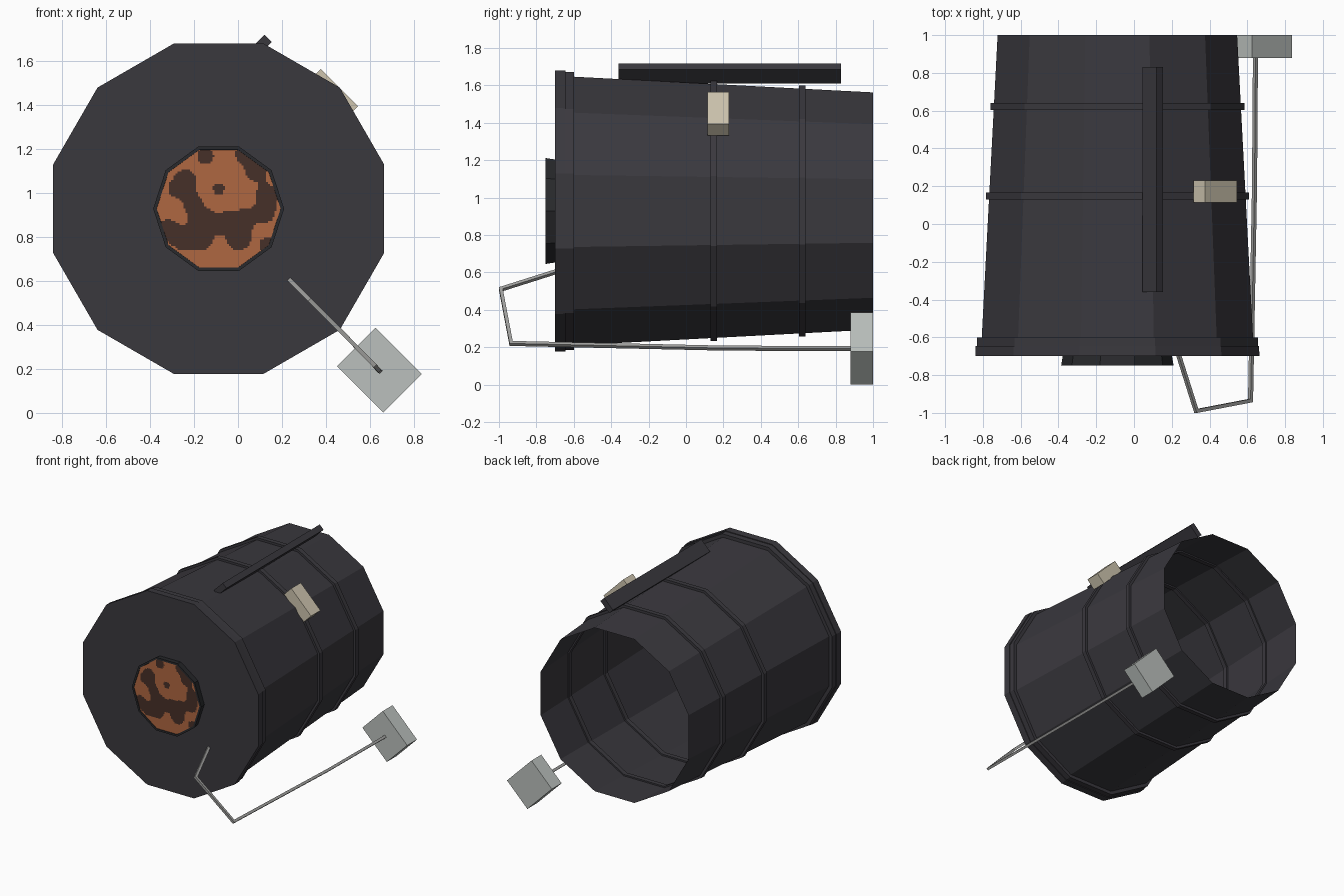
import bpy, bmesh, math
from mathutils import Vector, Matrix

if "Cube" in bpy.data.objects:
    bpy.data.objects.remove(bpy.data.objects["Cube"])

CX, CZ = -0.088, 0.928  # barrel axis, runs along y


def material(name, rgb):
    m = bpy.data.materials.new(name)
    m.diffuse_color = (*rgb, 1)
    m.use_nodes = True
    m.node_tree.nodes["Principled BSDF"].inputs["Base Color"].default_value = m.diffuse_color
    return m


IRON = material("dark iron", (0.042, 0.040, 0.048))
RIM = material("black rim", (0.022, 0.023, 0.026))
ORANGE = material("ember orange", (0.43, 0.135, 0.052))
BROWN = material("char brown", (0.062, 0.029, 0.021))
GRAY = material("light gray", (0.50, 0.53, 0.51))
STEEL = material("rod steel", (0.36, 0.36, 0.35))
BEIGE = material("beige", (0.62, 0.56, 0.43))


def finish(name, bm, *mats):
    me = bpy.data.meshes.new(name)
    bm.to_mesh(me)
    bm.free()
    ob = bpy.data.objects.new(name, me)
    bpy.context.collection.objects.link(ob)
    for m in mats:
        me.materials.append(m)
    return ob


def lathe(name, profile, n, phase, mat, cap=False, closed=False):
    """Revolve (y, circumradius) pairs about the barrel axis."""
    bm = bmesh.new()
    rings = []
    for y, r in profile:
        angles = [math.tau * (i + phase) / n for i in range(n)]
        rings.append([bm.verts.new((CX + r * math.cos(a), y, CZ + r * math.sin(a)))
                      for a in angles])
    pairs = list(zip(rings, rings[1:]))
    if closed:
        pairs.append((rings[-1], rings[0]))
    for a, b in pairs:
        for i in range(n):
            j = (i + 1) % n
            bm.faces.new((a[i], a[j], b[j], b[i]))
    if cap:
        bm.faces.new(rings[0])
    bmesh.ops.recalc_face_normals(bm, faces=bm.faces)
    return finish(name, bm, mat)


def tilted_box(name, center, size, mat):
    """Box turned 45 degrees about y; size x runs down and to the right."""
    bm = bmesh.new()
    m = (Matrix.Translation(center) @ Matrix.Rotation(math.radians(45), 4, 'Y')
         @ Matrix.Diagonal((*size, 1)))
    bmesh.ops.create_cube(bm, size=1, matrix=m)
    return finish(name, bm, mat)


# Barrel: closed stepped front flange, tapered wall, open back
K = 1 / math.cos(math.pi / 12)
lathe("barrel", [(y, r * K) for y, r in
                 [(-0.70, 0.752), (-0.645, 0.750), (-0.645, 0.744), (-0.60, 0.744),
                  (-0.60, 0.718), (1.0, 0.634)]], 12, 0.5, IRON, cap=True)

# Two hoops around the barrel
for name, y, r in [("front_hoop", 0.148, 0.696), ("back_hoop", 0.622, 0.672)]:
    lathe(name, [(y - 0.018, (r - 0.03) * K), (y - 0.018, r * K),
                 (y + 0.018, r * K), (y + 0.018, (r - 0.03) * K)],
          12, 0.5, IRON, closed=True)

# Ten-sided mouth ring
lathe("mouth_ring", [(-0.69, 0.288), (-0.75, 0.2975), (-0.75, 0.282), (-0.69, 0.275)],
      10, 0, RIM, closed=True)

# Mottled ember plate: fine grid trimmed to a decagon, char by blob distance
bm = bmesh.new()
bmesh.ops.create_grid(bm, x_segments=64, y_segments=64, size=0.3,
                      matrix=Matrix.Translation((CX, -0.746, CZ))
                      @ Matrix.Rotation(math.pi / 2, 4, 'X'))
for i in range(10):
    a = math.tau * (i + 0.5) / 10
    d = Vector((math.cos(a), 0, math.sin(a)))
    bmesh.ops.bisect_plane(bm, geom=bm.verts[:] + bm.edges[:] + bm.faces[:],
                           plane_co=Vector((CX, -0.746, CZ)) + d * 0.27,
                           plane_no=d, clear_outer=True)
CHAR = [(-0.15, 0.13, 0.055), (-0.19, 0.09, 0.04), (-0.06, 0.24, 0.045),
        (0.11, 0.25, 0.04), (0.17, 0.18, 0.06), (0.22, 0.06, 0.055),
        (0.21, -0.02, 0.05), (0.11, -0.05, 0.055), (0.03, -0.06, 0.045),
        (-0.07, -0.06, 0.07), (-0.09, -0.14, 0.06), (-0.23, -0.10, 0.06),
        (0.09, -0.14, 0.06), (-0.12, 0.03, 0.045), (0.23, -0.17, 0.05),
        (0.0, 0.09, 0.03), (-0.17, -0.15, 0.035)]
for f in bm.faces:
    c = f.calc_center_median()
    x, z = c.x - CX, c.z - CZ
    field = sum(math.exp(-((x - u) ** 2 + (z - v) ** 2) / (r * r)) for u, v, r in CHAR)
    f.material_index = 1 if field > 0.5 else 0
finish("ember_plate", bm, ORANGE, BROWN)

# Rail on top, small box on the shoulder, foot block at the lower right
tilted_box("top_rail", (0.099, 0.235, 1.664), (0.046, 1.19, 0.106), IRON)
tilted_box("shoulder_box", (0.43, 0.173, 1.4475), (0.24, 0.116, 0.088), BEIGE)
tilted_box("foot_block", (0.643, 0.94, 0.194), (0.247, 0.12, 0.297), GRAY)

# Turn foot block check: its longer side runs from the top-left to the lower right
foot = bpy.data.objects["foot_block"]
foot.data.transform(Matrix.Translation((0.643, 0.94, 0.194))
                    @ Matrix.Rotation(math.pi / 2, 4, 'Y')
                    @ Matrix.Translation((-0.643, -0.94, -0.194)))

# Bent crank rod with a square section
bm = bmesh.new()
path = [Vector(p) for p in [(0.235, -0.69, 0.605), (0.33, -0.99, 0.51),
                            (0.617, -0.935, 0.22), (0.638, 0.2, 0.195),
                            (0.643, 0.90, 0.192)]]
prev = None
for i, p in enumerate(path):
    t_in = (p - path[i - 1]).normalized() if i else (path[1] - p).normalized()
    t_out = (path[i + 1] - p).normalized() if i < len(path) - 1 else t_in
    t = (t_in + t_out).normalized()
    side = Vector((1, 0, 1)).normalized()
    side = (side - t * side.dot(t)).normalized()
    up = t.cross(side) / max(0.5, t.dot(t_in))
    ring = [bm.verts.new(p + 0.0095 * (side * a + up * b))
            for a, b in [(-1, -1), (1, -1), (1, 1), (-1, 1)]]
    if prev:
        for k in range(4):
            j = (k + 1) % 4
            bm.faces.new((prev[k], prev[j], ring[j], ring[k]))
    else:
        bm.faces.new(ring)
    prev = ring
bm.faces.new(prev)
bmesh.ops.recalc_face_normals(bm, faces=bm.faces)
finish("crank_rod", bm, STEEL)
